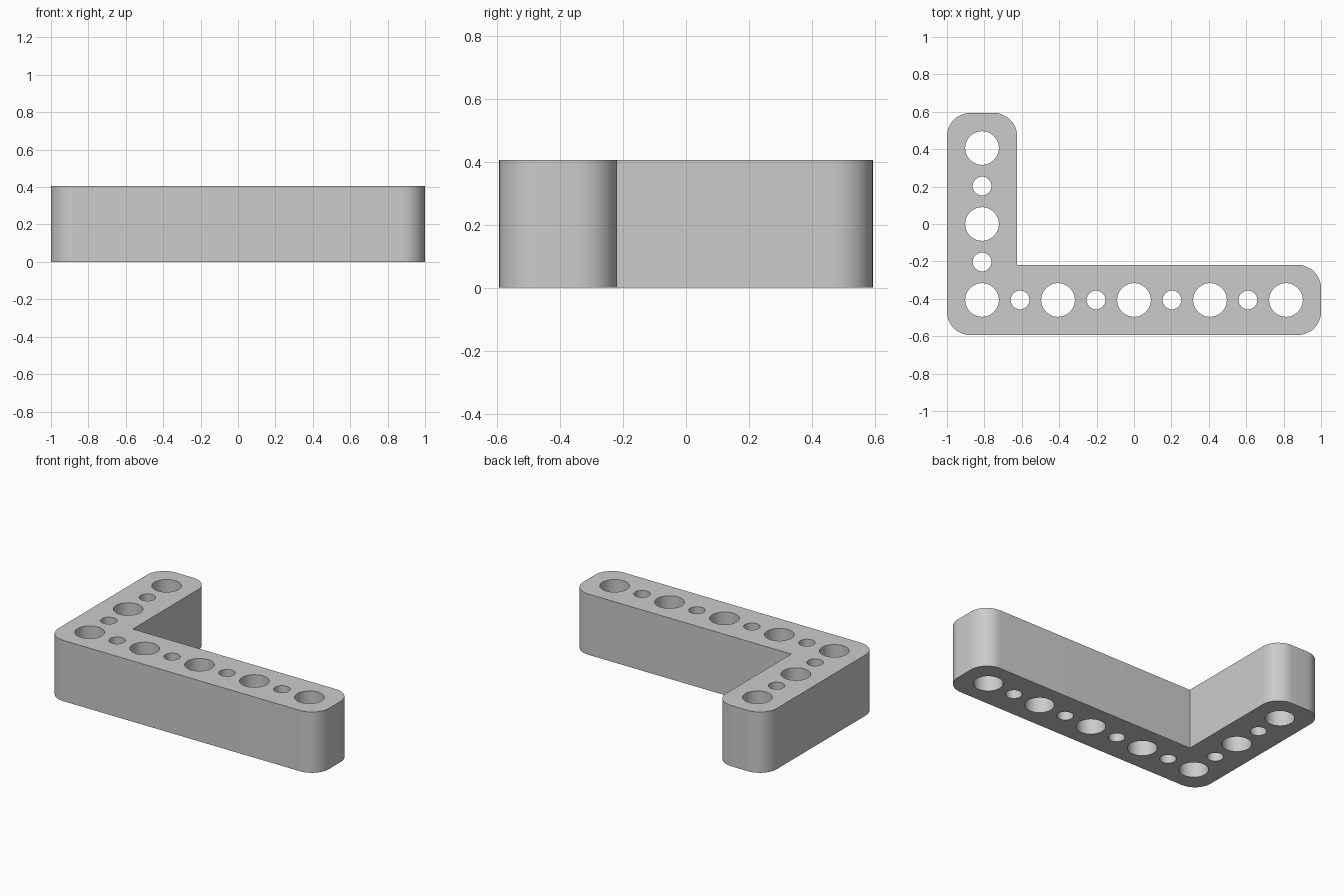
import bpy, bmesh, math
from mathutils import Vector

if "Cube" in bpy.data.objects:
    bpy.data.objects.remove(bpy.data.objects["Cube"])

PITCH = 0.40625          # spacing of the large holes
HALF = 0.1875            # half width of each arm
HEIGHT = 0.40625
CORNER = 0.125
BIG, SMALL = 0.09, 0.05
X0, Y0 = -2 * PITCH, -PITCH   # centre of the elbow hole


def arc(cx, cy, r, start, end, n):
    return [(cx + r * math.cos(math.radians(start + (end - start) * i / n)),
             cy + r * math.sin(math.radians(start + (end - start) * i / n)))
            for i in range(n + 1)]


def add_loop(bm, pts):
    verts = [bm.verts.new((x, y, 0)) for x, y in pts]
    return [bm.edges.new((v, verts[(i + 1) % len(verts)])) for i, v in enumerate(verts)]


# L-shaped outline: rounded outer corners, sharp inner corner
left, right, front, back = X0 - HALF, -X0 + HALF, Y0 - HALF, -Y0 + HALF
inner_x, inner_y = X0 + HALF, Y0 + HALF
c = CORNER
outline = []
for cx, cy, a in ((left + c, front + c, 180), (right - c, front + c, 270),
                  (right - c, inner_y - c, 0)):
    outline += arc(cx, cy, c, a, a + 90, 12)
outline.append((inner_x, inner_y))
for cx, cy, a in ((inner_x - c, back - c, 0), (left + c, back - c, 90)):
    outline += arc(cx, cy, c, a, a + 90, 12)

bm = bmesh.new()
edges = add_loop(bm, outline)

# Alternating large and small holes along both arms
centres = [(X0 + i * PITCH / 2, Y0, i) for i in range(9)]
centres += [(X0, Y0 + i * PITCH / 2, i) for i in range(1, 5)]
for x, y, i in centres:
    edges += add_loop(bm, arc(x, y, SMALL if i % 2 else BIG, 0, 360, 48)[:-1])

# Fill the plate and extrude it to full height
bmesh.ops.triangle_fill(bm, edges=edges, use_beauty=True, normal=Vector((0, 0, 1)))
ext = bmesh.ops.extrude_face_region(bm, geom=bm.faces[:], use_keep_orig=True)
top = [g for g in ext["geom"] if isinstance(g, bmesh.types.BMVert)]
bmesh.ops.translate(bm, verts=top, vec=(0, 0, HEIGHT))
bmesh.ops.recalc_face_normals(bm, faces=bm.faces[:])

mesh = bpy.data.meshes.new("angle_beam")
bm.to_mesh(mesh)
bm.free()
beam = bpy.data.objects.new("angle_beam", mesh)
bpy.context.collection.objects.link(beam)

grey = bpy.data.materials.new("grey")
grey.diffuse_color = (0.6, 0.6, 0.6, 1)
grey.use_nodes = True
grey.node_tree.nodes["Principled BSDF"].inputs["Base Color"].default_value = grey.diffuse_color
mesh.materials.append(grey)

# Smooth walls with crisp rims
bpy.context.view_layer.objects.active = beam
beam.select_set(True)
bpy.ops.object.shade_smooth_by_angle(angle=math.radians(30))
